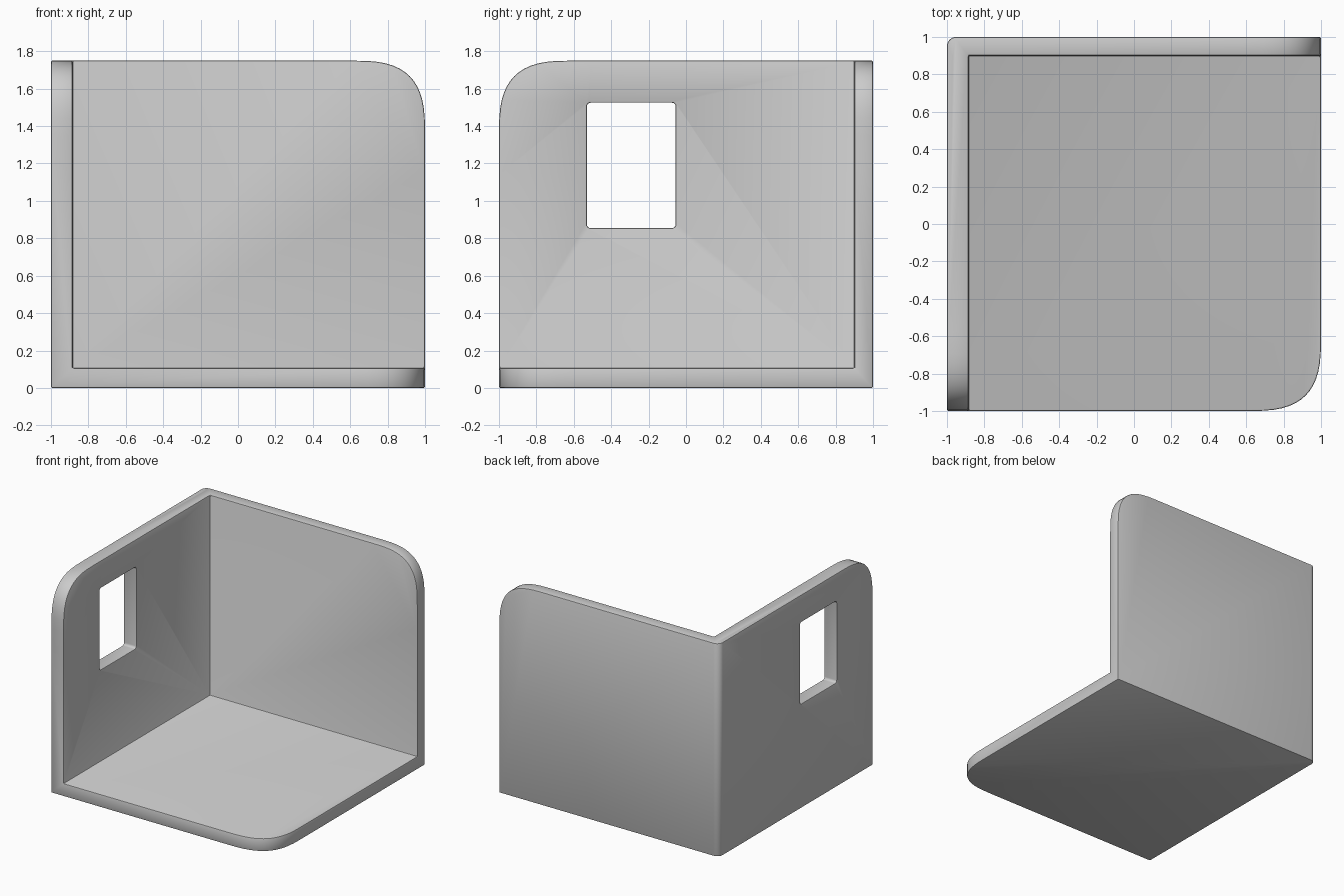
import bpy, bmesh, math
from mathutils import Vector

if "Cube" in bpy.data.objects:
    bpy.data.objects.remove(bpy.data.objects["Cube"])

H = 1.75


def outline(u0, u1, v0, v1, radii, power=2.0, steps=14):
    """Rectangle outline; radii maps a corner (su, sv) to (radius, superellipse power)."""
    pts = []
    for k, (su, sv) in enumerate([(1, 1), (-1, 1), (-1, -1), (1, -1)]):
        u, v = (u1 if su > 0 else u0), (v1 if sv > 0 else v0)
        if (su, sv) not in radii:
            pts.append((u, v))
            continue
        r, n = radii[(su, sv)]
        for i in range(steps + 1):
            t = i / steps * math.pi / 2
            c, s = abs(math.cos(t)) ** (2 / n), abs(math.sin(t)) ** (2 / n)
            if k % 2:
                c, s = s, c
            pts.append((u - su * r * (1 - c), v - sv * r * (1 - s)))
    return pts


def prism(name, axis, pts, lo, hi):
    """Extrude a 2D outline along an axis."""
    place = {'x': lambda u, v, w: (w, u, v),
             'y': lambda u, v, w: (u, w, v),
             'z': lambda u, v, w: (u, v, w)}[axis]
    bm = bmesh.new()
    face = bm.faces.new([bm.verts.new(place(u, v, lo)) for u, v in pts])
    ext = bmesh.ops.extrude_face_region(bm, geom=[face])
    verts = [g for g in ext['geom'] if isinstance(g, bmesh.types.BMVert)]
    bmesh.ops.translate(bm, verts=verts, vec=Vector(place(0, 0, hi - lo)))
    bmesh.ops.recalc_face_normals(bm, faces=bm.faces)
    me = bpy.data.meshes.new(name)
    bm.to_mesh(me)
    bm.free()
    ob = bpy.data.objects.new(name, me)
    bpy.context.collection.objects.link(ob)
    return ob


# Block with the floor corner and the back vertical edge rounded
room = prism("room_corner", 'z',
             outline(-1, 1, -1, 1, {(1, -1): (0.4, 3), (-1, 1): (0.05, 2)}), 0, H)

# Wall silhouettes to intersect with
side = prism("side_wall_shape", 'x',
             outline(-1.2, 1.2, -0.2, H + 0.2, {}), -1.2, 1.2)
bpy.data.objects.remove(side)
side = prism("side_wall_shape", 'x',
             outline(-1, 1.2, -0.2, H, {(-1, 1): (0.4, 3)}), -1.2, 1.2)
back = prism("back_wall_shape", 'y',
             outline(-1.2, 1, -0.2, H, {(1, 1): (0.4, 3)}), -1.2, 1.2)

# Hollow interior and window opening
inside = prism("interior_cutter", 'z', outline(-0.885, 1.5, -1.5, 0.9, {}), 0.105, 2.5)
corners = {(a, b): (0.02, 2) for a in (-1, 1) for b in (-1, 1)}
window = prism("window_cutter", 'x',
               outline(-0.53, -0.055, 0.855, 1.525, corners, steps=4), -1.3, -0.6)

for cutter, op in ((side, 'INTERSECT'), (back, 'INTERSECT'),
                   (inside, 'DIFFERENCE'), (window, 'DIFFERENCE')):
    mod = room.modifiers.new(cutter.name, 'BOOLEAN')
    mod.operation, mod.object, mod.solver = op, cutter, 'EXACT'

# Soft edges
bev = room.modifiers.new("soft_edges", 'BEVEL')
bev.width, bev.segments = 0.008, 2
bev.limit_method, bev.angle_limit = 'ANGLE', math.radians(50)
bev.use_clamp_overlap = False

# Bake the modifiers and discard the helpers
bpy.context.view_layer.update()
deps = bpy.context.evaluated_depsgraph_get()
mesh = bpy.data.meshes.new_from_object(room.evaluated_get(deps))
room.modifiers.clear()
room.data = mesh
for cutter in (side, back, inside, window):
    bpy.data.objects.remove(cutter)

bpy.context.view_layer.objects.active = room
room.select_set(True)
bpy.ops.object.shade_smooth_by_angle(angle=math.radians(30))
